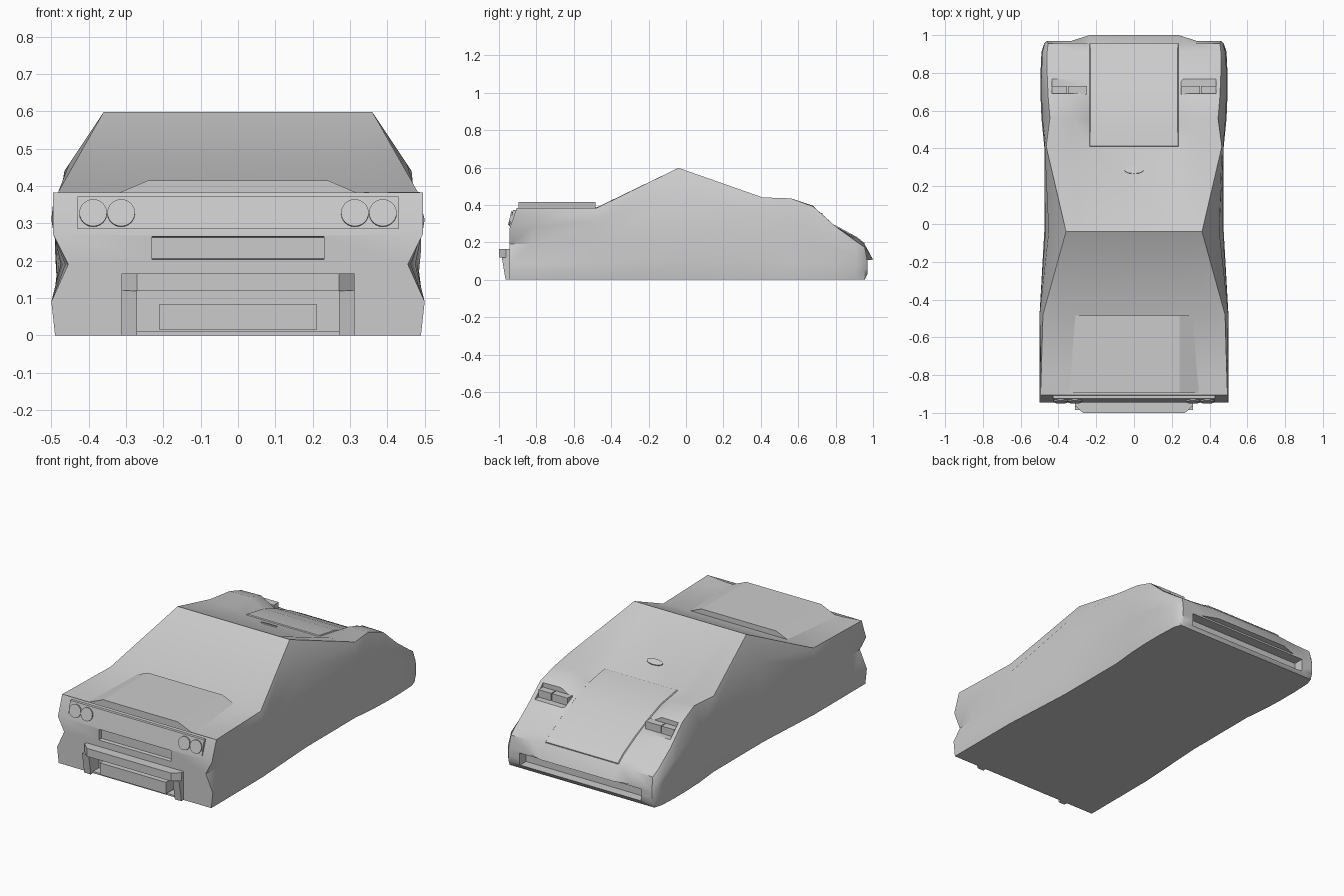
import bpy, bmesh, math
from mathutils import Vector

if "Cube" in bpy.data.objects:
    bpy.data.objects.remove(bpy.data.objects["Cube"])

grey = bpy.data.materials.new("body_grey")
grey.diffuse_color = (0.6, 0.6, 0.6, 1)
grey.use_nodes = True
grey.node_tree.nodes["Principled BSDF"].inputs["Base Color"].default_value = grey.diffuse_color


def finish(name, bm):
    bmesh.ops.recalc_face_normals(bm, faces=bm.faces)
    me = bpy.data.meshes.new(name)
    bm.to_mesh(me)
    bm.free()
    ob = bpy.data.objects.new(name, me)
    bpy.context.collection.objects.link(ob)
    me.materials.append(grey)
    return ob


def box(name, x0, x1, y0, y1, z0, z1):
    bm = bmesh.new()
    bmesh.ops.create_cube(bm, size=1)
    for v in bm.verts:
        v.co = Vector(((x0 + x1) / 2 + v.co.x * (x1 - x0),
                       (y0 + y1) / 2 + v.co.y * (y1 - y0),
                       (z0 + z1) / 2 + v.co.z * (z1 - z0)))
    return finish(name, bm)


def prism(name, pts, direction):
    bm = bmesh.new()
    f = bm.faces.new([bm.verts.new(p) for p in pts])
    r = bmesh.ops.extrude_face_region(bm, geom=[f])
    verts = [g for g in r["geom"] if isinstance(g, bmesh.types.BMVert)]
    bmesh.ops.translate(bm, verts=verts, vec=direction)
    return finish(name, bm)


def disc(name, loc, rx, ry, thick, tilt):
    bm = bmesh.new()
    bmesh.ops.create_cone(bm, cap_ends=True, segments=24, radius1=1, radius2=1, depth=thick)
    bmesh.ops.scale(bm, verts=bm.verts, vec=(rx, ry, 1))
    ob = finish(name, bm)
    ob.location, ob.rotation_euler = loc, (tilt, 0, 0)
    return ob


# Body: cross-sections from tail to nose
# y, height factor, bottom half-width, waist, shoulder x z, top edge x z, centre panel x z, wing crown z
sections = [
    (-0.945, 1.0, .50, .455, .495, .27, .495, .383, .34, .370, .375),
    (-0.82, 1.0, .50, .463, .495, .28, .492, .383, .34, .374, .378),
    (-0.48, 1.0, .50, .475, .50, .31, .482, .383, .33, .385, .384),
    (-0.04, 1.0, .475, .47, .452, .46, .36, .598, .24, .598, .598),
    (0.41, 1.0, .475, .465, .473, .36, .465, .44, .235, .410, .428),
    (0.56, 1.0, .49, .475, .485, .32, .445, .435, .235, .385, .435),
    (0.68, 1.0, .495, .48, .49, .28, .455, .392, .235, .340, .395),
    (0.80, .90, .495, .485, .49, .225, .46, .285, .235, .285, .285),
    (0.91, .70, .49, .485, .485, .17, .46, .205, .235, .225, .215),
    (0.955, .55, .475, .475, .47, .13, .455, .175, .235, .190, .180),
    (0.97, .33, .46, .462, .462, .08, .46, .10, .235, .108, .104),
]
bm = bmesh.new()
rings = []
for i, (y, k, wb, ww, sx, sz, tx, tz, hx, hz, cz) in enumerate(sections):
    half = [(wb - .01, 0), (wb, .09 * k), (ww, .19 * k), (sx, sz), (tx, tz),
            (hx + .42 * (tx - hx), cz), (hx, hz)]
    ring = []
    for x, z in half + [(-x, z) for x, z in reversed(half)]:
        yy = y
        if i == 0 and z > .3:
            yy += .04                      # tail leans forward at the top
        if i == len(sections) - 1:         # nose centre pushes out, chin tucks in
            yy += (.03 if abs(x) < .3 else 0) - (.02 if z < .01 else 0)
        ring.append(bm.verts.new((x, yy, z)))
    rings.append(ring)
n = len(rings[0])
for a, b in zip(rings, rings[1:]):
    for j in range(n):
        bm.faces.new((a[j], a[(j + 1) % n], b[(j + 1) % n], b[j]))
for r in (rings[0], rings[-1]):            # end caps as strips across the car
    for j in range(n // 2 - 1):
        bm.faces.new((r[j], r[j + 1], r[n - 2 - j], r[n - 1 - j]))
bmesh.ops.recalc_face_normals(bm, faces=bm.faces)
bm.normal_update()
# Bonnet panel, slightly raised centre strip of the nose
bonnet = [f for f in bm.faces if .42 < f.calc_center_median().y < .95
          and f.normal.z > .3 and all(abs(v.co.x) < .24 for v in f.verts)]
bmesh.ops.inset_region(bm, faces=bonnet, thickness=.004, depth=.005)
body = finish("body", bm)

# Recesses cut into the body
cutters = [
    prism("plate_recess_cutter", [(-.23, -1, .195), (-.23, -.925, .205), (-.23, -.925, .262), (-.23, -1, .272)],
          (.46, 0, 0)),
    box("exhaust_recess_cutter", -.27, .27, -1.1, -.89, .01, .118),
    box("grille_cutter", -.39, .39, .91, 1.1, .022, .094),
    box("lamp_cutter_right", .25, .435, .69, .82, .315, .6),
    box("lamp_cutter_left", -.435, -.25, .69, .82, .315, .6),
]
bpy.context.view_layer.objects.active = body
for c in cutters:
    c.hide_render = True
    m = body.modifiers.new(c.name, 'BOOLEAN')
    m.operation, m.solver, m.object = 'DIFFERENCE', 'EXACT', c
    bpy.context.view_layer.update()
    bpy.ops.object.modifier_apply(modifier=m.name)
for c in cutters:
    bpy.data.objects.remove(c)
for o in bpy.context.selected_objects:
    o.select_set(False)
body.select_set(True)
bpy.ops.object.shade_smooth_by_angle(angle=math.radians(36))

# Raised engine deck
prism("engine_deck", [(-.35, -.895, .368), (.35, -.895, .368), (.24, -.895, .415), (-.24, -.895, .415)],
      (0, .41, 0))

# Tail panel and round lamps
prism("tail_panel", [(-.43, -.945, .285), (-.43, -.925, .372), (-.43, -.88, .372), (-.43, -.88, .285)],
      (.86, 0, 0))
for side, s in (("right", 1), ("left", -1)):
    for k, x in enumerate((.388, .313)):
        disc(f"tail_lamp_{side}_{k}", (s * x, -.937, .327), .037, .037, .012, math.radians(77))
    # Pop-up headlamps: two boxes each side
    for k, (x0, x1) in enumerate(((.25, .35), (.355, .435))):
        a, b = sorted((s * x0, s * x1))
        box(f"headlamp_{side}_{k}", a, b, .685, .73, .312, .358)
    # Bumper posts
    a, b = sorted((s * .27, s * .312))
    prism(f"bumper_post_{side}", [(a, -.94, 0), (a, -.965, 0), (a, -.985, .12), (a, -.94, .12)],
          (b - a, 0, 0))

# Rear bumper bar and exhaust box
prism("rear_bumper", [(-.312, -.93, .118), (-.312, -.962, .118), (-.27, -1, .118), (.27, -1, .118),
                      (.312, -.962, .118), (.312, -.93, .118)], (0, 0, .047))
box("exhaust_box", -.212, .212, -.965, -.885, .015, .083)

# Oval plate on the windscreen
disc("windscreen_plate", (0, .285, .464), .05, .02, .008, math.radians(-22.5))
